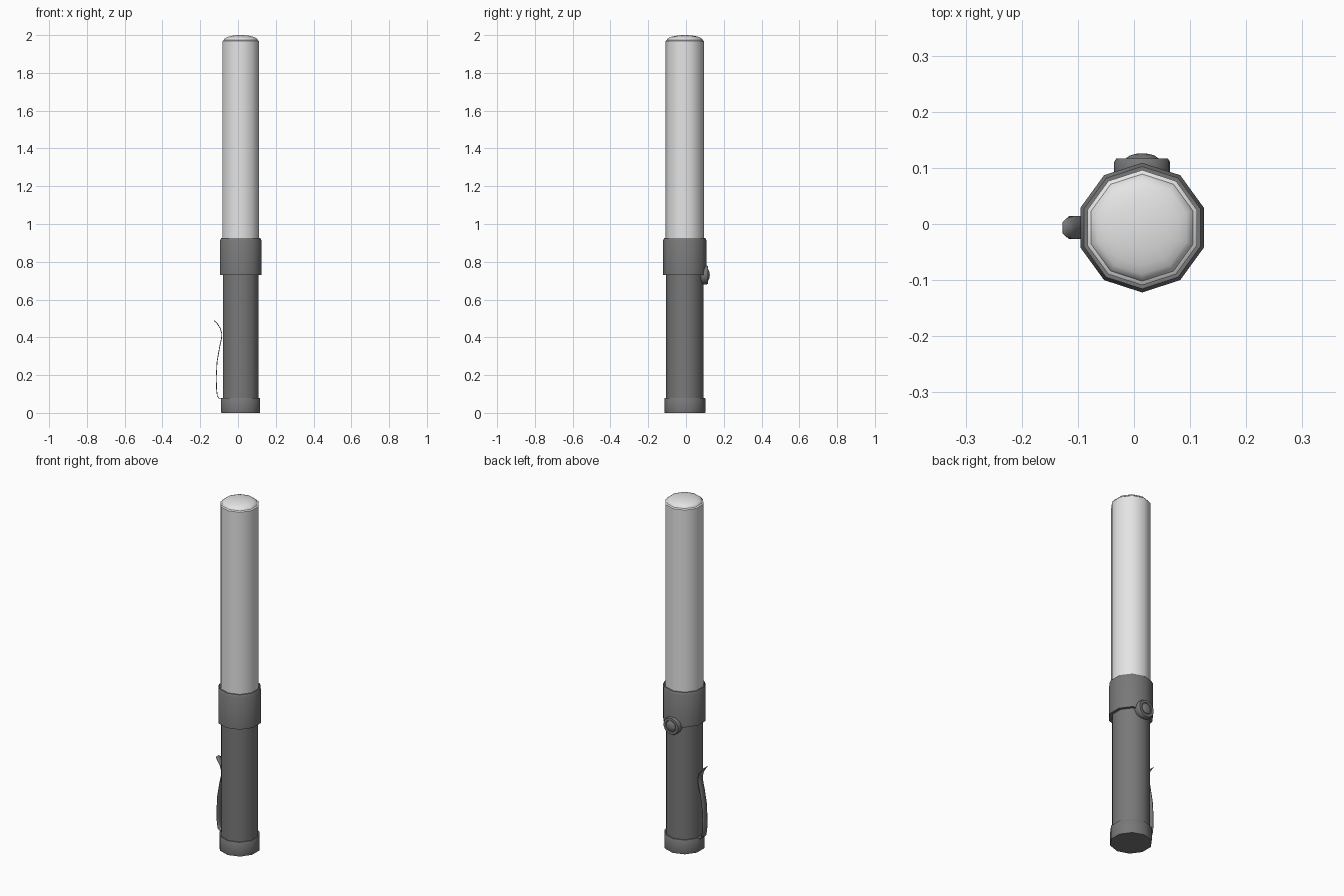
import bpy, bmesh, math
from mathutils import Vector, Matrix

if "Cube" in bpy.data.objects:
    bpy.data.objects.remove(bpy.data.objects["Cube"])

CX, CY = 0.0145, -0.0065      # axis of the baton


def material(name, v):
    m = bpy.data.materials.new(name)
    m.diffuse_color = (v, v, v, 1)
    m.use_nodes = True
    m.node_tree.nodes["Principled BSDF"].inputs["Base Color"].default_value = m.diffuse_color
    return m


LIGHT = material("light grey", 0.78)
DARK = material("dark grey", 0.19)


def finish(name, bm, mat, angle=42):
    bmesh.ops.recalc_face_normals(bm, faces=bm.faces[:])
    me = bpy.data.meshes.new(name)
    bm.to_mesh(me)
    bm.free()
    ob = bpy.data.objects.new(name, me)
    bpy.context.collection.objects.link(ob)
    me.materials.append(mat)
    bpy.ops.object.select_all(action='DESELECT')
    ob.select_set(True)
    bpy.context.view_layer.objects.active = ob
    bpy.ops.object.shade_smooth_by_angle(angle=math.radians(angle))
    return ob


def lathe(name, profile, sides, mat, matrix, angle=42):
    """Turn an (r, z) profile about z; r = 0 makes a pole, open ends get capped."""
    bm = bmesh.new()
    rings = []
    for r, z in profile:
        if r == 0:
            rings.append([bm.verts.new((0, 0, z))] * sides)
        else:
            rings.append([bm.verts.new((r * math.cos(a), r * math.sin(a), z))
                          for a in (math.pi / 2 + 2 * math.pi * i / sides for i in range(sides))])
    for lo, hi in zip(rings, rings[1:]):
        for i in range(sides):
            j = (i + 1) % sides
            quad = list(dict.fromkeys([lo[i], lo[j], hi[j], hi[i]]))
            bm.faces.new(quad)
    for ring, (r, z) in ((rings[0], profile[0]), (rings[-1], profile[-1])):
        if r > 0:
            bm.faces.new(ring)
    bm.transform(matrix)
    return finish(name, bm, mat, angle)


axis = Matrix.Translation((CX, CY, 0))

# Grip parts
lathe("base_cap", [(0.1075, 0), (0.1085, 0.003), (0.1085, 0.076), (0.106, 0.08)], 10, DARK, axis)
lathe("handle", [(0.0995, 0.05), (0.0995, 0.76)], 10, DARK, axis)
lathe("collar", [(0.1155, 0.73), (0.1155, 0.912), (0.109, 0.926), (0.104, 0.926)], 10, DARK, axis)

# Translucent tube with its shallow domed tip
lathe("light_tube", [(0.1027, 0.90), (0.1027, 1.968), (0.096, 1.973)], 10, LIGHT, axis)
dome = [(0.096 * math.cos(t), 1.972 + 0.028 * math.sin(t))
        for t in (math.pi / 2 * i / 6 for i in range(6))] + [(0, 2.0)]
lathe("tube_tip", dome, 10, LIGHT, axis)

# Push button on the back: bevelled bezel and domed cap, turned to face +y
back = Matrix.Translation((CX, 0, 0.73)) @ Matrix.Rotation(-math.pi / 2, 4, 'X')
lathe("button_bezel", [(0.045, 0.07), (0.05, 0.09), (0.05, 0.110), (0.046, 0.117), (0.033, 0.117),
                       (0.031, 0.114)], 20, DARK, back)
lathe("button_cap", [(0.030, 0.112), (0.029, 0.117), (0.022, 0.122), (0.012, 0.125), (0, 0.126)],
      20, DARK, back)

# Belt clip: a thin bent strip with a rounded free end
path = [(-0.078, 0.078), (-0.100, 0.078), (-0.109, 0.088), (-0.114, 0.13), (-0.115, 0.19),
        (-0.111, 0.27), (-0.097, 0.35), (-0.087, 0.395), (-0.086, 0.42), (-0.094, 0.448),
        (-0.108, 0.470), (-0.119, 0.482), (-0.126, 0.488)]
bm = bmesh.new()
rows = []
for i, (x, z) in enumerate(path):
    w = {len(path) - 1: 0.010, len(path) - 2: 0.017}.get(i, 0.0205)
    rows.append([bm.verts.new((x, CY + s * w, z)) for s in (-1, 1)])
for a, b in zip(rows, rows[1:]):
    bm.faces.new((a[0], a[1], b[1], b[0]))
clip = finish("belt_clip", bm, DARK, 50)
solid = clip.modifiers.new("thickness", 'SOLIDIFY')
solid.thickness = 0.004
solid.offset = 0
